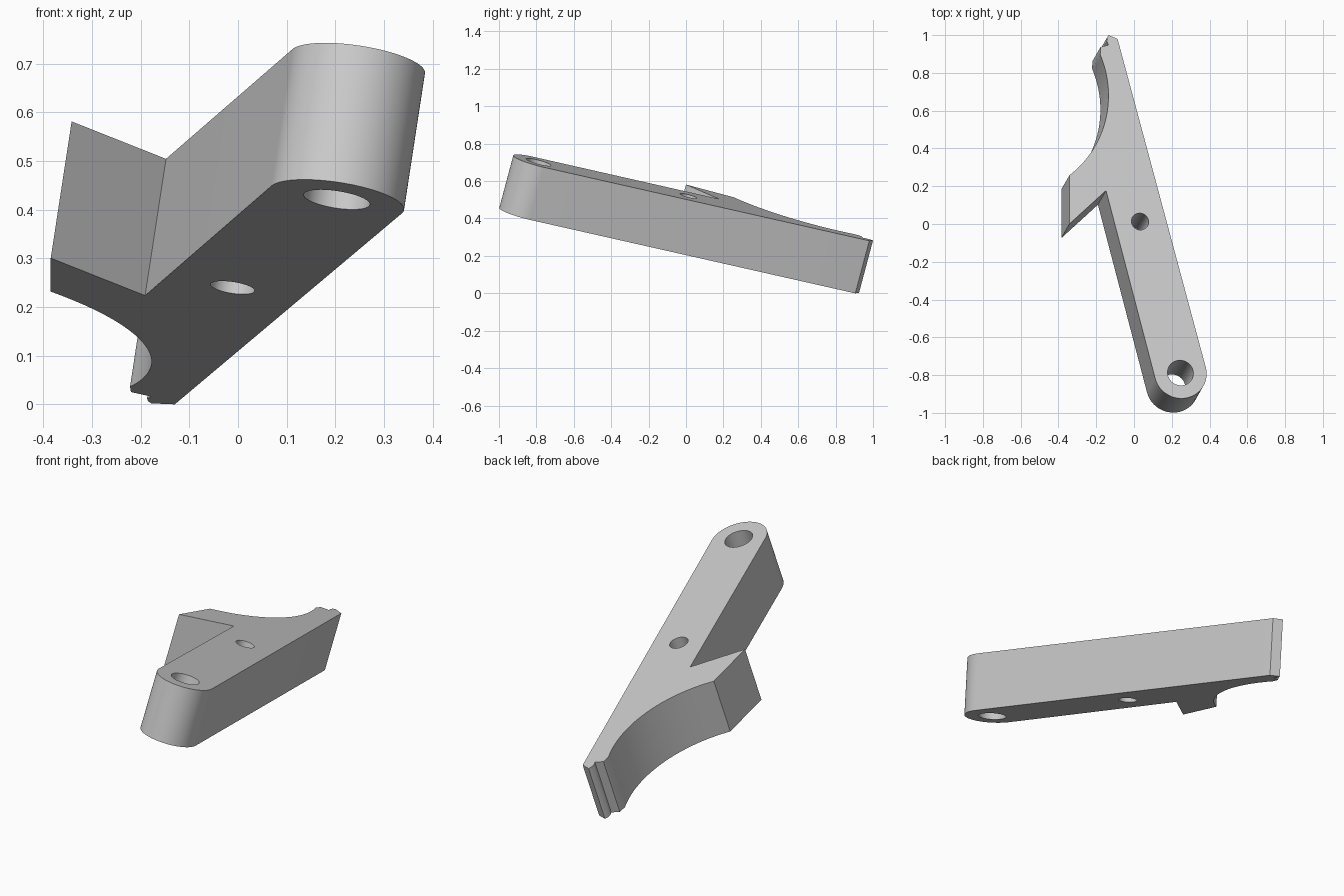
import bpy, bmesh, math
from mathutils import Vector

cube = bpy.data.objects.get("Cube")
if cube:
    bpy.data.objects.remove(cube, do_unlink=True)

# The lever is a flat profile extruded along a tilted axis
AXIS = Vector((0.043, 0.075, 0.281))
TOP_Z = 0.529
TILT = Vector((0, 0, 1)).rotation_difference(AXIS)


def on_plate(x, y):
    """Plan position on the top face, turned into the plate's own frame."""
    z = TOP_Z - (AXIS.x * x + AXIS.y * y) / AXIS.z
    return TILT.inverted() @ Vector((x, y, z))


def arc(centre, radius, start, end, steps):
    return [centre + radius * Vector((math.cos(a), math.sin(a), 0))
            for a in (start + (end - start) * i / steps for i in range(steps + 1))]


def angle_to(a, b):
    return math.atan2(b.y - a.y, b.x - a.x)


def tangent_angle(centre, radius, point, side):
    reach = (point - centre).to_2d().length
    return angle_to(centre, point) + side * math.acos(radius / reach)


def arc_through(a, b, c, steps):
    """Clockwise-or-not arc from a to c passing through b."""
    d = 2 * (a.x * (b.y - c.y) + b.x * (c.y - a.y) + c.x * (a.y - b.y))
    sa, sb, sc = (p.to_2d().length_squared for p in (a, b, c))
    centre = Vector(((sa * (b.y - c.y) + sb * (c.y - a.y) + sc * (a.y - b.y)) / d,
                     (sa * (c.x - b.x) + sb * (a.x - c.x) + sc * (b.x - a.x)) / d, a.z))
    start, mid, end = (angle_to(centre, p) for p in (a, b, c))
    turn = math.tau
    sweep = (end - start) % turn
    if (mid - start) % turn > sweep:
        sweep -= turn
    return arc(centre, (a - centre).length, start, start + sweep, steps)


# Outline: rounded pivot end, stepped tip, curved hook and notch
pivot = on_plate(0.246, -0.788)
pivot_radius = 0.14
tip = [on_plate(*p) for p in ((-0.087, 0.98), (-0.135, 1.0), (-0.142, 0.988),
                              (-0.144, 0.968), (-0.135, 0.948), (-0.177, 0.937))]
hook_curve = arc_through(on_plate(-0.179, 0.897), on_plate(-0.135, 0.671),
                         on_plate(-0.342, 0.258), 48)
hook_point = on_plate(-0.342, 0)
notch = on_plate(-0.148, 0.177)
left = tangent_angle(pivot, pivot_radius, notch, 1)
right = tangent_angle(pivot, pivot_radius, tip[0], -1)
pivot_end = arc(pivot, pivot_radius, left, left + (right - left) % math.tau, 40)
outline = tip + hook_curve + [hook_point, notch] + pivot_end

# Round holes through the plate
pivot_hole = arc(pivot, 0.069, 0, math.tau, 48)[:-1]
pin_hole = arc(on_plate(0.032, 0.013), 0.046, 0, math.tau, 40)[:-1]

bm = bmesh.new()
for loop in (outline, pivot_hole, pin_hole):
    verts = [bm.verts.new(p) for p in loop]
    for i, v in enumerate(verts):
        bm.edges.new((verts[i - 1], v))
bmesh.ops.triangle_fill(bm, use_beauty=True, edges=bm.edges[:], normal=(0, 0, 1))
body = bmesh.ops.extrude_face_region(bm, geom=bm.faces[:], use_keep_orig=True)
lower = [g for g in body["geom"] if isinstance(g, bmesh.types.BMVert)]
bmesh.ops.translate(bm, verts=lower, vec=(0, 0, -AXIS.length))
bmesh.ops.recalc_face_normals(bm, faces=bm.faces[:])
bm.transform(TILT.to_matrix().to_4x4())

mesh = bpy.data.meshes.new("lever_arm")
bm.to_mesh(mesh)
bm.free()
lever = bpy.data.objects.new("lever_arm", mesh)
bpy.context.collection.objects.link(lever)

# Plain grey finish
grey = bpy.data.materials.new("light grey")
grey.use_nodes = True
colour = (0.6, 0.6, 0.6, 1)
grey.diffuse_color = colour
grey.node_tree.nodes["Principled BSDF"].inputs["Base Color"].default_value = colour
mesh.materials.append(grey)

bpy.ops.object.select_all(action="DESELECT")
lever.select_set(True)
bpy.context.view_layer.objects.active = lever
bpy.ops.object.shade_smooth_by_angle(angle=math.radians(25))
